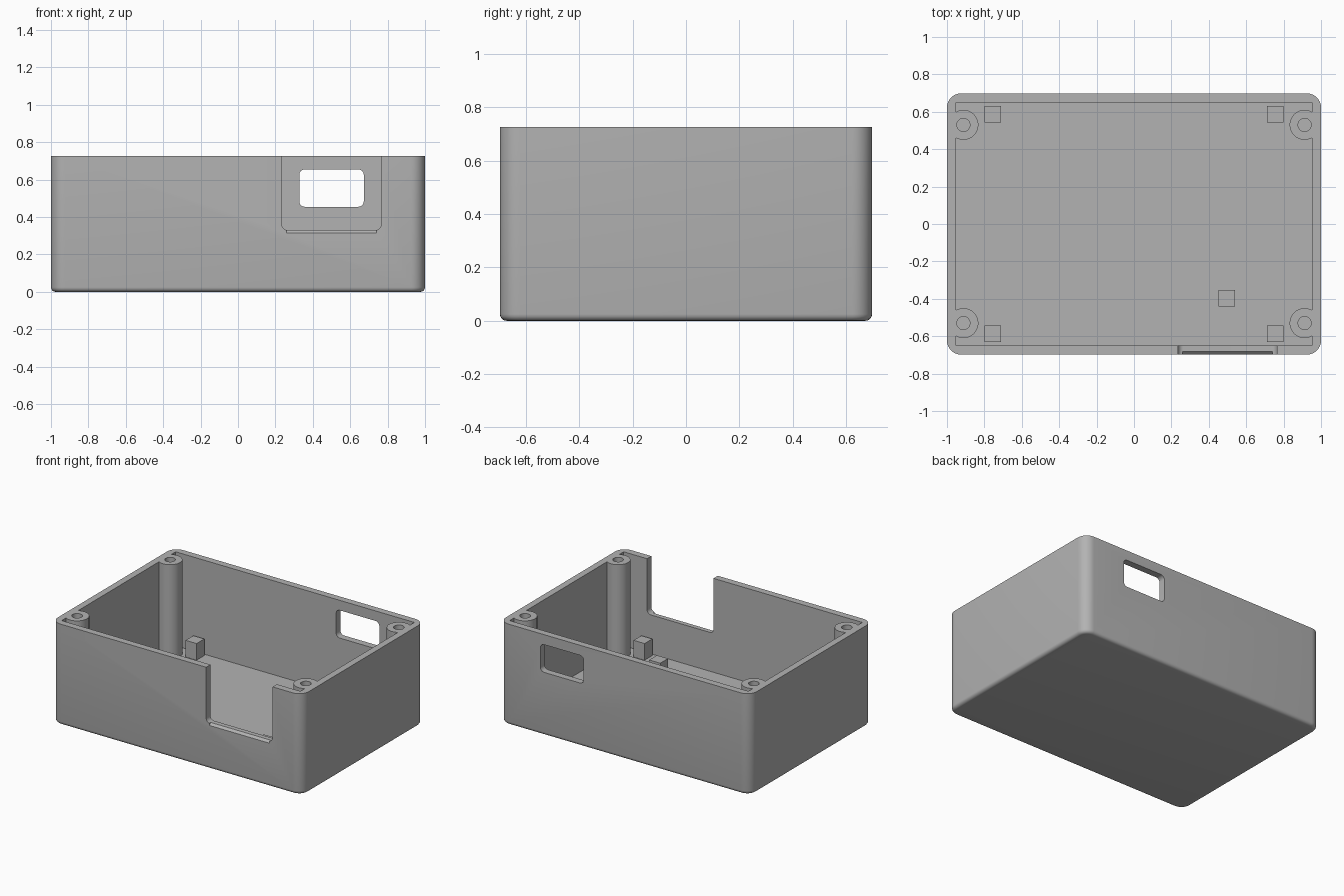
import bpy
import bmesh
import math
from mathutils import Matrix, Vector

if "Cube" in bpy.data.objects:
    bpy.data.objects.remove(bpy.data.objects["Cube"], do_unlink=True)

HEIGHT = 0.727
FLOOR = 0.05
POST_X, POST_Y = 0.912, 0.53

grey = bpy.data.materials.new("matte grey")
grey.use_nodes = True
grey.diffuse_color = (0.45, 0.45, 0.45, 1)
grey.node_tree.nodes["Principled BSDF"].inputs["Base Color"].default_value = grey.diffuse_color


def make_object(name, bm, matrix):
    bmesh.ops.recalc_face_normals(bm, faces=bm.faces)
    bm.transform(matrix)
    mesh = bpy.data.meshes.new(name)
    bm.to_mesh(mesh)
    bm.free()
    mesh.materials.append(grey)
    obj = bpy.data.objects.new(name, mesh)
    bpy.context.collection.objects.link(obj)
    return obj


def rounded_prism(name, size, radius, depth, matrix, base_bevel=0.0):
    """Rounded rectangle in XY, extruded from z = 0 to depth."""
    bm = bmesh.new()
    steps = 8
    verts = []
    for corner, (sx, sy) in enumerate([(1, 1), (-1, 1), (-1, -1), (1, -1)]):
        centre = Vector((sx * (size[0] / 2 - radius), sy * (size[1] / 2 - radius), 0))
        for i in range(steps + 1):
            a = (corner + i / steps) * math.pi / 2
            verts.append(bm.verts.new(centre + Vector((math.cos(a), math.sin(a), 0)) * radius))
    base = bm.faces.new(verts)
    extruded = bmesh.ops.extrude_face_region(bm, geom=[base], use_keep_orig=True)
    top = [v for v in extruded["geom"] if isinstance(v, bmesh.types.BMVert)]
    bmesh.ops.translate(bm, verts=top, vec=(0, 0, depth))
    if base_bevel:
        bmesh.ops.bevel(bm, geom=list(base.edges), offset=base_bevel, segments=4,
                        profile=0.5, affect="EDGES")
    return make_object(name, bm, matrix)


def box(name, size, centre, turn=0.0):
    bm = bmesh.new()
    bmesh.ops.create_cube(bm, size=1)
    bm.transform(Matrix.Diagonal((*size, 1)))
    return make_object(name, bm, Matrix.Translation(centre) @ Matrix.Rotation(turn, 4, "X"))


def cylinder(name, x, y, radius, bottom, top):
    bm = bmesh.new()
    bmesh.ops.create_cone(bm, cap_ends=True, segments=40, radius1=radius,
                          radius2=radius, depth=top - bottom)
    return make_object(name, bm, Matrix.Translation((x, y, (top + bottom) / 2)))


def combine(target, tool, operation):
    mod = target.modifiers.new(operation.lower(), "BOOLEAN")
    mod.operation = operation
    mod.solver = "EXACT"
    mod.object = tool
    bpy.context.view_layer.objects.active = target
    bpy.ops.object.modifier_apply(modifier=mod.name)
    bpy.data.objects.remove(tool, do_unlink=True)


def wall_opening(name, width, z_low, z_high, y):
    """Rounded cutter passing through a front or back wall."""
    place = Matrix.Translation((0.5, y + 0.1, (z_low + z_high) / 2))
    return rounded_prism(name, (width, z_high - z_low), 0.03, 0.2,
                         place @ Matrix.Rotation(math.pi / 2, 4, "X"))


# Open box with rounded corners and a softened base
case = rounded_prism("enclosure_case", (2, 1.396), 0.075, HEIGHT, Matrix(), 0.025)
combine(case, box("cavity", (1.904, 1.298, 1), (0, 0, FLOOR + 0.5)), "DIFFERENCE")

# Corner screw posts with blind holes
corners = [(sx, sy) for sx in (-1, 1) for sy in (-1, 1)]
for sx, sy in corners:
    combine(case, cylinder("post", sx * POST_X, sy * POST_Y, 0.08, 0.03, HEIGHT), "UNION")
for sx, sy in corners:
    combine(case, cylinder("screw_hole", sx * POST_X, sy * POST_Y, 0.035, 0.4, 0.9), "DIFFERENCE")

# Front notch with an eased lower lip, and back window
combine(case, wall_opening("notch", 0.53, 0.33, 0.95, -0.67), "DIFFERENCE")
combine(case, box("lip", (0.48, 0.022, 0.022), (0.5, -0.698, 0.33), math.pi / 4), "DIFFERENCE")
combine(case, wall_opening("window", 0.345, 0.455, 0.655, 0.67), "DIFFERENCE")

bpy.ops.object.select_all(action="DESELECT")
case.select_set(True)
bpy.context.view_layer.objects.active = case
bpy.ops.object.shade_smooth_by_angle(angle=math.radians(30))

# Square board supports on the floor
supports = [(sx * 0.755, sy * 0.588) for sx, sy in corners] + [(0.497, -0.398)]
for i, (x, y) in enumerate(supports):
    box(f"board_support_{i + 1}", (0.088, 0.088, 0.13), (x, y, FLOOR + 0.055))
